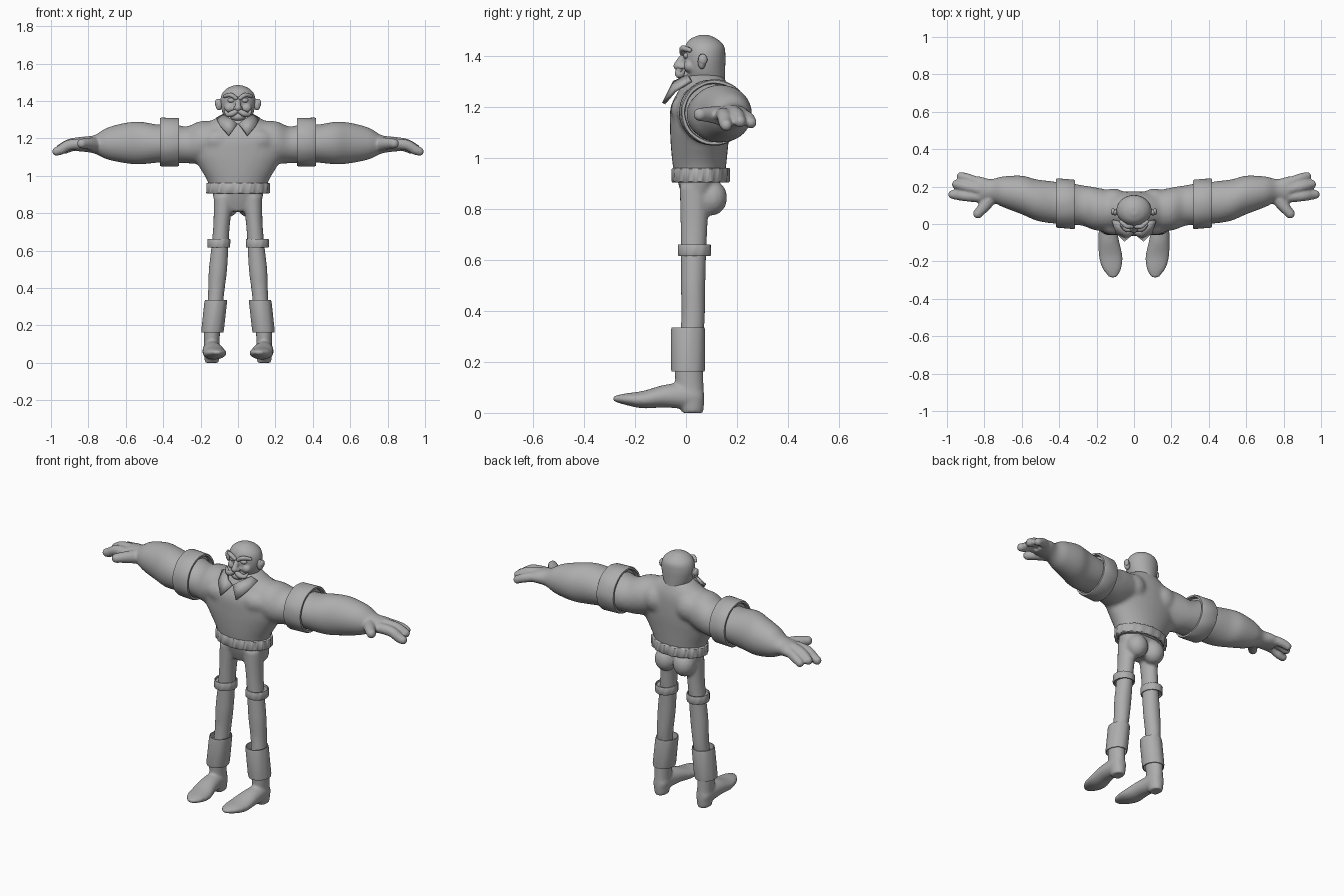
import bpy, bmesh, math
from mathutils import Vector, Matrix

mat = bpy.data.materials.new("plain grey")
mat.diffuse_color = (0.42, 0.42, 0.42, 1)


def spline(rings, n):
    """Catmull-Rom interpolation between rings, n steps per span."""
    if n == 1:
        return rings
    out = []
    for i in range(len(rings) - 1):
        p = [rings[min(max(i + k, 0), len(rings) - 1)] for k in (-1, 0, 1, 2)]
        for s in range(n):
            t = s / n
            out.append([0.5 * (2 * b + (c - a) * t + (2 * a - 5 * b + 4 * c - d) * t * t
                               + (3 * b - a - 3 * c + d) * t ** 3) for a, b, c, d in zip(*p)])
    return out + [rings[-1]]


def loft(bm, axis, rings, side=1, n=5, seg=32, wave=0, waves=0):
    """Ellipse rings (x, y, z, a, b) across axis; axis None follows the path."""
    rings = spline(rings, n)
    pos = [Vector((r[0] * side, r[1], r[2])) for r in rings]
    loops = []
    for i, r in enumerate(rings):
        if axis is None:
            d = (pos[min(i + 1, len(pos) - 1)] - pos[max(i - 1, 0)]).normalized()
            u = d.cross(Vector((0, 0, 1)) if abs(d.z) < 0.8 else Vector((0, 1, 0))).normalized()
            v = u.cross(d)
        else:
            u, v = {'x': ((0, 1, 0), (0, 0, 1)), 'y': ((1, 0, 0), (0, 0, 1)),
                    'z': ((1, 0, 0), (0, 1, 0))}[axis]
            u, v = Vector(u), Vector(v)
        loop = []
        for k in range(seg):
            t = math.tau * k / seg
            f = 1 + wave * math.sin(waves * t + 5 * i)
            loop.append(bm.verts.new(pos[i] + u * (r[3] * f * math.cos(t)) + v * (r[4] * f * math.sin(t))))
        loops.append(loop)
    for l0, l1 in zip(loops, loops[1:]):
        for k in range(seg):
            bm.faces.new((l0[k], l0[(k + 1) % seg], l1[(k + 1) % seg], l1[k]))
    bm.faces.new(loops[0])
    bm.faces.new(loops[-1])


def tube(bm, pts, side=1, flat=1.0, seg=12):
    """Round-ended tube through (x, y, z, r) points."""
    loft(bm, None, [(x, y, z, r, r * flat) for x, y, z, r in pts], side, 4, seg)
    for x, y, z, r in (pts[0], pts[-1]):
        ball(bm, (x, y, z), (r, r, r * flat), side)


def ball(bm, c, r, side=1):
    m = Matrix.Translation((c[0] * side, c[1], c[2])) @ Matrix.Diagonal((*r, 1))
    bmesh.ops.create_uvsphere(bm, u_segments=20, v_segments=12, radius=1, matrix=m)


def finish(bm, name, voxel=0, smooth=0, angle=40):
    bmesh.ops.recalc_face_normals(bm, faces=bm.faces)
    me = bpy.data.meshes.new(name)
    bm.to_mesh(me)
    bm.free()
    me.materials.append(mat)
    ob = bpy.data.objects.new(name, me)
    bpy.context.collection.objects.link(ob)
    bpy.ops.object.select_all(action='DESELECT')
    ob.select_set(True)
    bpy.context.view_layer.objects.active = ob
    if voxel:
        m = ob.modifiers.new("blend", 'REMESH')
        m.mode, m.voxel_size, m.use_smooth_shade = 'VOXEL', voxel, True
        s = ob.modifiers.new("soften", 'SMOOTH')
        s.factor, s.iterations = 0.5, smooth
    else:
        bpy.ops.object.shade_smooth_by_angle(angle=math.radians(angle))
    return ob


def band(name, axis, p0, p1, a, b, side=1, wave=0, waves=0, seg=48):
    """Thick open band between two centres, with a recessed hole at both ends."""
    p0, p1 = Vector(p0), Vector(p1)
    rings = [(*p0.lerp(p1, t), a * f, b * f) for t, f in
             ((0.2, .86), (0, .89), (0, .97), (.07, 1), (.93, 1), (1, .97), (1, .89), (.8, .86))]
    bm = bmesh.new()
    loft(bm, axis, rings, side, 1, seg, wave, waves)
    finish(bm, name, angle=50)


SIDES = ((1, "left"), (-1, "right"))

# torso with shoulders and shoulder blades
bm = bmesh.new()
loft(bm, 'z', [(0, .055, .91, .15, .095), (0, .053, .97, .163, .105), (0, .053, 1.05, .21, .113),
               (0, .055, 1.12, .25, .118), (0, .057, 1.2, .25, .118), (0, .07, 1.265, .19, .10),
               (0, .075, 1.33, .08, .07)])
for s, _ in SIDES:
    loft(bm, 'x', [(.08, .07, 1.2, .10, .09), (.2, .08, 1.18, .115, .112), (.28, .10, 1.165, .108, .098),
                   (.37, .11, 1.18, .115, .112)], s)
    ball(bm, (.11, .125, 1.2), (.08, .065, .08), s)
    ball(bm, (.1, -.01, 1.19), (.09, .05, .06), s)
finish(bm, "torso", .011, 8)

# rumpled belt
band("belt", 'z', (0, .058, .905), (0, .058, .962), .168, .113, 1, .02, 17, 96)

# trousers with seat
bm = bmesh.new()
loft(bm, 'z', [(0, .05, .94, .14, .09), (0, .05, .87, .128, .072), (0, .05, .81, .09, .05)])
for s, _ in SIDES:
    loft(bm, 'z', [(.075, .035, .89, .055, .06), (.086, .032, .76, .045, .054), (.095, .03, .64, .045, .05),
                   (.107, .028, .5, .049, .048), (.118, .027, .36, .043, .046), (.13, .01, .2, .04, .045)], s)
    ball(bm, (.06, .1, .845), (.062, .062, .07), s)
finish(bm, "trousers", .009, 5)

for s, w in SIDES:
    # sleeve roll
    band(w + "_sleeve_roll", 'x', (.315, .104, 1.18), (.418, .112, 1.18), .132, .13, s, .006, 9)

    # forearm and hand
    bm = bmesh.new()
    loft(bm, 'x', [(.37, .11, 1.175, .105, .1), (.43, .115, 1.172, .112, .102), (.52, .128, 1.175, .11, .113),
                   (.6, .155, 1.175, .103, .108), (.7, .172, 1.172, .082, .084), (.765, .18, 1.168, .06, .05),
                   (.82, .185, 1.168, .068, .04), (.87, .195, 1.16, .062, .028)], s)
    tube(bm, [(.83, .145, 1.17, .03), (.9, .15, 1.165, .029), (.945, .155, 1.14, .027), (.97, .158, 1.13, .024)], s)
    tube(bm, [(.83, .185, 1.18, .03), (.9, .2, 1.17, .028), (.95, .212, 1.145, .024)], s)
    tube(bm, [(.83, .22, 1.17, .028), (.89, .245, 1.155, .026), (.925, .255, 1.14, .023)], s)
    tube(bm, [(.76, .15, 1.165, .04), (.8, .095, 1.172, .032), (.835, .055, 1.172, .026)], s)
    finish(bm, w + "_forearm", .007, 4)

    # knee band and boot cuff
    band(w + "_knee_band", 'z', (.103, .033, .617), (.103, .033, .662), .061, .065, s, .012, 11)
    band(w + "_boot_cuff", 'z', (.137, .008, .162), (.118, .008, .335), .06, .067, s, .008, 8)

    # boot
    bm = bmesh.new()
    loft(bm, 'y', [(.14, .068, .06, .025, .03), (.14, .04, .065, .042, .05), (.14, -.02, .067, .048, .05),
                   (.135, -.09, .065, .055, .044), (.125, -.17, .052, .063, .034),
                   (.118, -.24, .054, .05, .022), (.112, -.287, .056, .018, .009)], s)
    loft(bm, 'z', [(.14, .026, 0, .036, .042), (.14, .022, .05, .043, .05), (.14, .014, .11, .042, .055),
                   (.14, .01, .2, .045, .056)], s)
    finish(bm, w + "_boot", .008, 4)

    # collar flap
    bm = bmesh.new()
    pts = [(.004, -.048, 1.275), (.05, -.088, 1.215), (.095, -.045, 1.265), (.115, .02, 1.305),
           (.08, .01, 1.325), (.035, -.045, 1.3)]
    v = [bm.verts.new((x * s, y, z)) for x, y, z in pts]
    for f in ((0, 1, 5), (1, 2, 5), (2, 4, 5), (2, 3, 4)):
        bm.faces.new([v[i] for i in f])
    ob = finish(bm, w + "_collar_flap")
    m = ob.modifiers.new("thickness", 'SOLIDIFY')
    m.thickness, m.offset = .014, 0

    # ear
    bm = bmesh.new()
    ball(bm, (.102, .062, 1.38), (.018, .016, .03), s)
    ball(bm, (.112, .066, 1.388), (.012, .018, .022), s)
    finish(bm, w + "_ear")

    # eyebrow, eye and moustache half
    bm = bmesh.new()
    tube(bm, [(.012, -.014, 1.415, .011), (.04, -.012, 1.432, .012), (.072, .014, 1.425, .009)], s)
    finish(bm, w + "_eyebrow")
    bm = bmesh.new()
    ball(bm, (.035, .003, 1.403), (.02, .014, .013), s)
    finish(bm, w + "_eye")
    bm = bmesh.new()
    tube(bm, [(.006, -.026, 1.347, .013), (.032, -.028, 1.332, .016), (.055, -.018, 1.328, .012),
              (.068, -.008, 1.345, .006)], s)
    finish(bm, w + "_moustache")

# bald head with jaw, cheeks and nose
bm = bmesh.new()
loft(bm, 'z', [(0, .085, 1.26, .065, .065), (0, .08, 1.3, .07, .073), (0, .074, 1.35, .087, .08),
               (0, .073, 1.4, .094, .082), (0, .073, 1.44, .085, .077), (0, .07, 1.468, .057, .054),
               (0, .07, 1.484, .02, .02)])
ball(bm, (0, .005, 1.315), (.042, .035, .025))
for s, _ in SIDES:
    ball(bm, (.045, .015, 1.362), (.028, .025, .025), s)
    ball(bm, (.014, -.02, 1.36), (.012, .014, .011), s)
tube(bm, [(0, .0, 1.415, .012), (0, -.018, 1.39, .014), (0, -.032, 1.363, .018)])
finish(bm, "head", .0055, 3)
